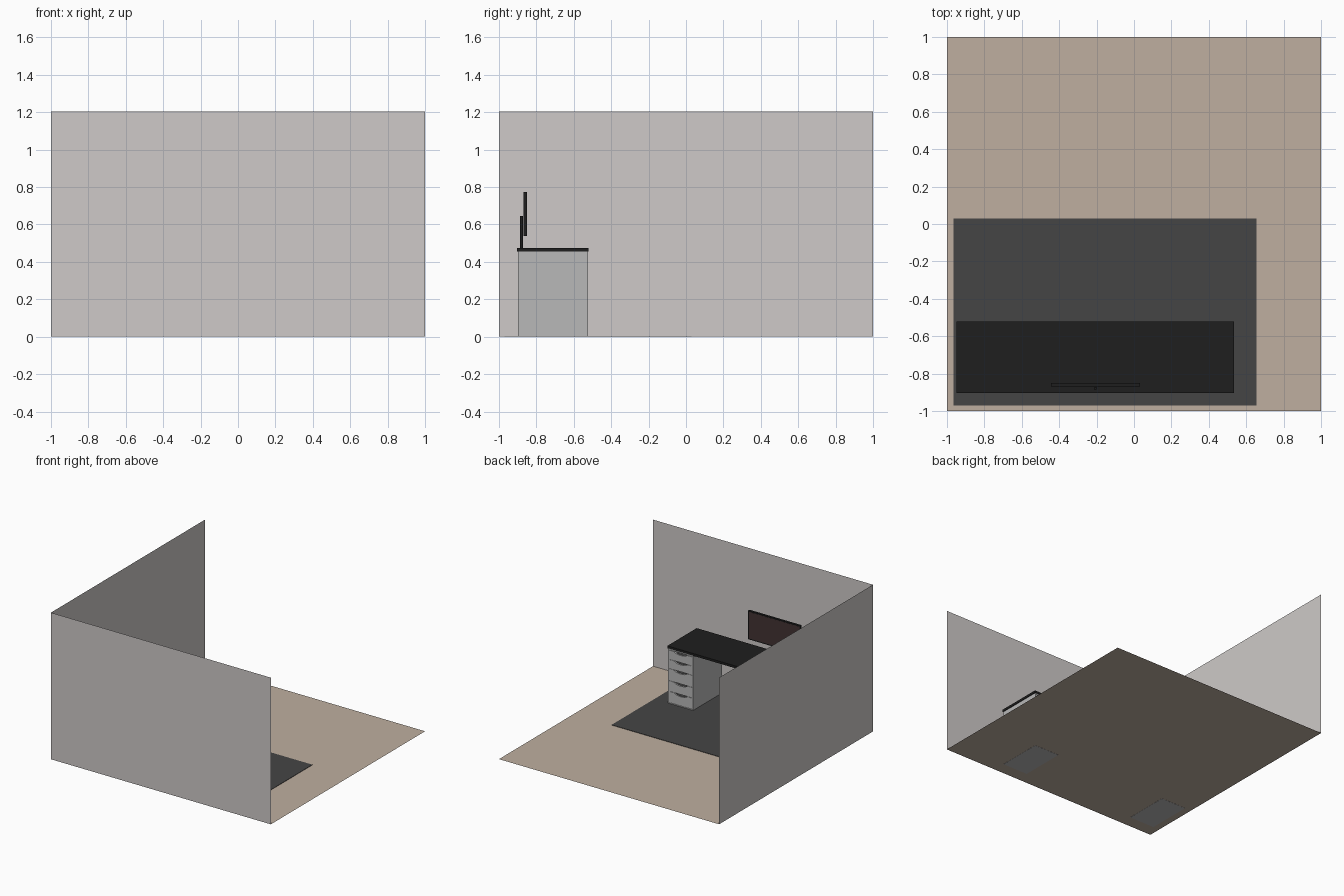
import bpy, bmesh, math

if "Cube" in bpy.data.objects:
    bpy.data.objects.remove(bpy.data.objects["Cube"])


def material(name, rgb):
    m = bpy.data.materials.new(name)
    m.diffuse_color = (*rgb, 1)
    m.use_nodes = True
    m.node_tree.nodes["Principled BSDF"].inputs["Base Color"].default_value = m.diffuse_color
    return m


WALL = material("wall_paint", (0.62, 0.59, 0.58))
FLOOR = material("floor_tan", (0.52, 0.43, 0.35))
RUG = material("rug_charcoal", (0.06, 0.06, 0.06))
BLACK = material("black", (0.013, 0.013, 0.013))
CABINET = material("cabinet_grey", (0.48, 0.48, 0.48))
RECESS = material("recess_dark", (0.10, 0.10, 0.10))
SCREEN = material("screen_brown", (0.055, 0.032, 0.032))


def finish(name, bm, mat):
    mesh = bpy.data.meshes.new(name)
    bm.normal_update()
    bm.to_mesh(mesh)
    bm.free()
    mesh.materials.append(mat)
    obj = bpy.data.objects.new(name, mesh)
    bpy.context.collection.objects.link(obj)
    return obj


def box(name, x, y, z, mat):
    """Box from (min, max) ranges."""
    bm = bmesh.new()
    bmesh.ops.create_cube(bm, size=1)
    for v in bm.verts:
        v.co = [r[0] + (c + 0.5) * (r[1] - r[0]) for c, r in zip(v.co, (x, y, z))]
    return finish(name, bm, mat)


def sheet(name, corners, mat):
    bm = bmesh.new()
    bm.faces.new([bm.verts.new(c) for c in corners])
    return finish(name, bm, mat)


def drawer_front(name, x0, x1, z0, z1, y0, y1):
    """Panel with a curved finger notch cut into its top edge."""
    cx, half, depth, n = (x0 + x1) / 2, 0.056, 0.017, 12
    outline = [(x0, z0), (x0, z1)]
    for i in range(n + 1):
        t = math.pi * i / n
        outline.append((cx - half * math.cos(t), z1 - depth * math.sin(t)))
    outline += [(x1, z1), (x1, z0)]
    bm = bmesh.new()
    face = bm.faces.new([bm.verts.new((px, y0, pz)) for px, pz in outline])
    ext = bmesh.ops.extrude_face_region(bm, geom=[face])
    for g in ext["geom"]:
        if isinstance(g, bmesh.types.BMVert):
            g.co.y = y1
    bmesh.ops.recalc_face_normals(bm, faces=bm.faces)
    return finish(name, bm, CABINET)


# Room: floor and two walls
F = 0.001
sheet("floor", [(-1, -1, F), (1, -1, F), (1, 1, F), (-1, 1, F)], FLOOR)
sheet("wall_y", [(1, -1, 0), (-1, -1, 0), (-1, -1, 1.205), (1, -1, 1.205)], WALL)
sheet("wall_x", [(-1, -1, 0), (-1, 1, 0), (-1, 1, 1.205), (-1, -1, 1.205)], WALL)
box("rug", (-0.965, 0.655), (-0.97, 0.03), (0.002, 0.005), RUG)

# Desk top
box("desk_top", (-0.948, 0.535), (-0.903, -0.522), (0.456, 0.475), BLACK)

# Drawer cabinets
BACK, FRONT, TOP, SIDE = -0.897, -0.525, 0.456, 0.012
EDGES = [0.012, 0.105, 0.192, 0.292, 0.367, 0.444]
for label, x0 in (("left", -0.943), ("right", 0.303)):
    x1 = x0 + 0.227
    box(f"{label}_cabinet_side_a", (x0, x0 + SIDE), (BACK, FRONT), (0, TOP), CABINET)
    box(f"{label}_cabinet_side_b", (x1 - SIDE, x1), (BACK, FRONT), (0, TOP), CABINET)
    inner = (x0 + SIDE, x1 - SIDE)
    box(f"{label}_cabinet_back", inner, (BACK, BACK + 0.01), (0, TOP), CABINET)
    box(f"{label}_cabinet_bottom", inner, (BACK + 0.01, FRONT), (0, 0.01), CABINET)
    box(f"{label}_cabinet_top", inner, (BACK + 0.01, FRONT), (0.446, TOP), CABINET)
    box(f"{label}_drawer_bodies", inner, (BACK + 0.01, FRONT - 0.025), (0.01, 0.446), RECESS)
    for i in range(5):
        drawer_front(f"{label}_drawer_front_{i + 1}", inner[0] + 0.001, inner[1] - 0.001,
                     EDGES[i], EDGES[i + 1] - 0.002, FRONT - 0.014, FRONT - 0.001)

# Monitor facing the back of the model
box("monitor_body", (-0.443, 0.031), (-0.869, -0.851), (0.539, 0.774), BLACK)
box("monitor_screen", (-0.435, 0.023), (-0.852, -0.850), (0.548, 0.766), SCREEN)

# Monitor stand post
bm = bmesh.new()
bmesh.ops.create_cone(bm, cap_ends=True, segments=24, radius1=0.008, radius2=0.008, depth=0.17)
bmesh.ops.translate(bm, verts=bm.verts, vec=(-0.206, -0.879, 0.56))
post = finish("monitor_post", bm, BLACK)
bpy.context.view_layer.objects.active = post
post.select_set(True)
bpy.ops.object.shade_smooth_by_angle()
